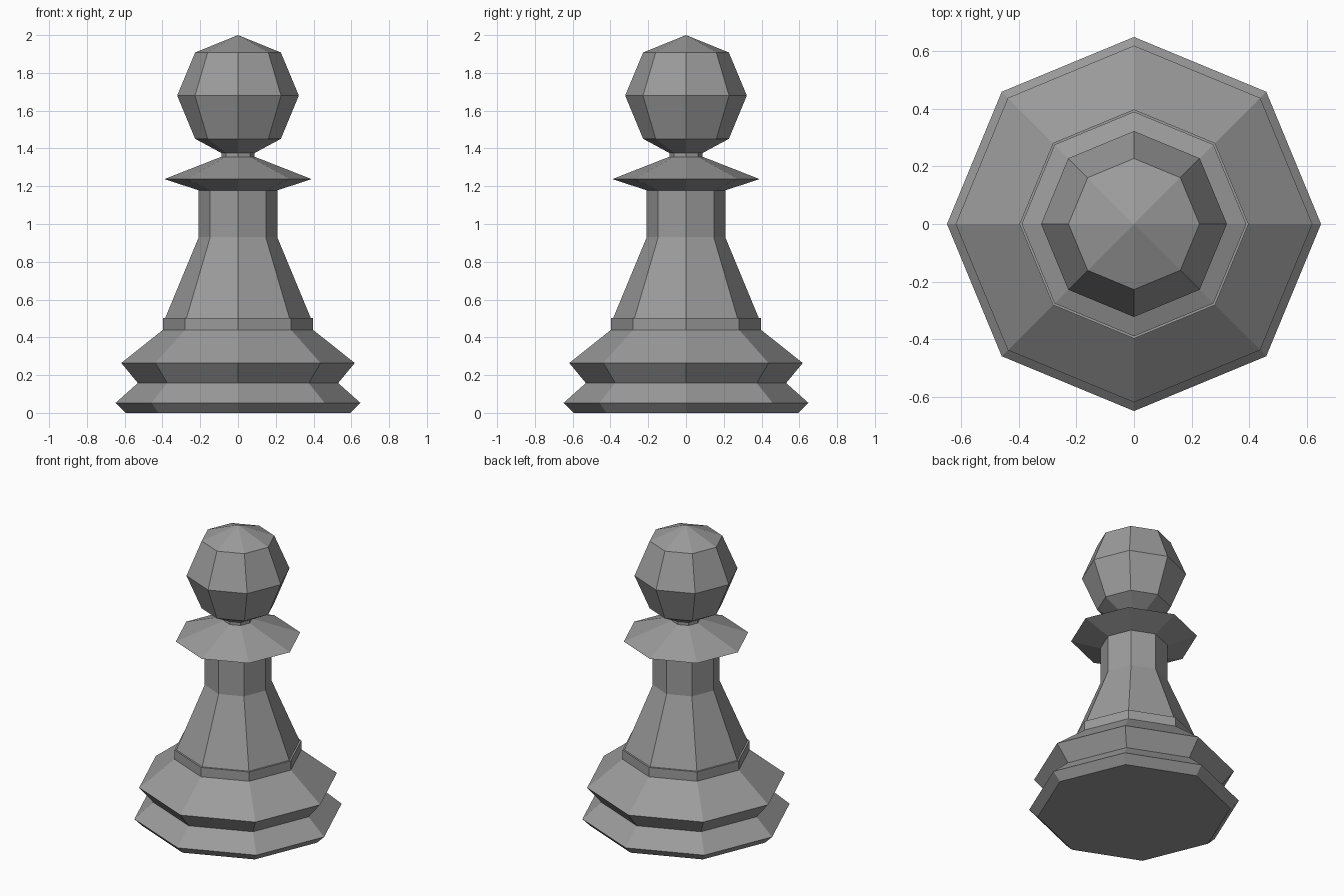
import bpy
import bmesh
from math import cos, sin, tau

if "Cube" in bpy.data.objects:
    bpy.data.objects.remove(bpy.data.objects["Cube"])

SIDES = 8  # flat-sided lathe, corners on the x and y axes

# Dark grey finish shared by all parts
dark_grey = bpy.data.materials.new("dark_grey")
dark_grey.diffuse_color = (0.33, 0.33, 0.33, 1)
dark_grey.use_nodes = True
dark_grey.node_tree.nodes["Principled BSDF"].inputs["Base Color"].default_value = dark_grey.diffuse_color


def lathe(name, profile, close_bottom=False):
    """Revolve (radius, z) points into an eight-sided part; radius 0 makes a tip."""
    bm = bmesh.new()
    rings = []
    for r, z in profile:
        count = SIDES if r > 0 else 1
        rings.append([bm.verts.new((r * cos(tau * i / SIDES), r * sin(tau * i / SIDES), z))
                      for i in range(count)])
    for low, high in zip(rings, rings[1:]):
        for i in range(SIDES):
            j = (i + 1) % SIDES
            if len(high) == 1:
                bm.faces.new((low[i], low[j], high[0]))
            else:
                bm.faces.new((low[i], low[j], high[j], high[i]))
    if close_bottom:
        bm.faces.new(rings[0][::-1])
    mesh = bpy.data.meshes.new(name)
    bm.to_mesh(mesh)
    bm.free()
    mesh.materials.append(dark_grey)
    obj = bpy.data.objects.new(name, mesh)
    bpy.context.collection.objects.link(obj)
    return obj


# Two-tier foot with a short upright band and its narrow ledge
lathe("base", [(0.595, 0), (0.648, 0.053), (0.53, 0.158), (0.618, 0.264),
               (0.397, 0.44), (0.397, 0.503), (0.385, 0.503)], close_bottom=True)

# Tapering stem with a straight upper section
lathe("stem", [(0.385, 0.503), (0.208, 0.93), (0.208, 1.178)])

# Sharp-edged collar rising to the thin neck
lathe("collar", [(0.208, 1.178), (0.389, 1.238), (0.088, 1.356), (0.088, 1.376)])

# Faceted ball head
lathe("head", [(0.088, 1.376), (0.227, 1.451), (0.322, 1.68), (0.227, 1.908), (0, 2.0)])
